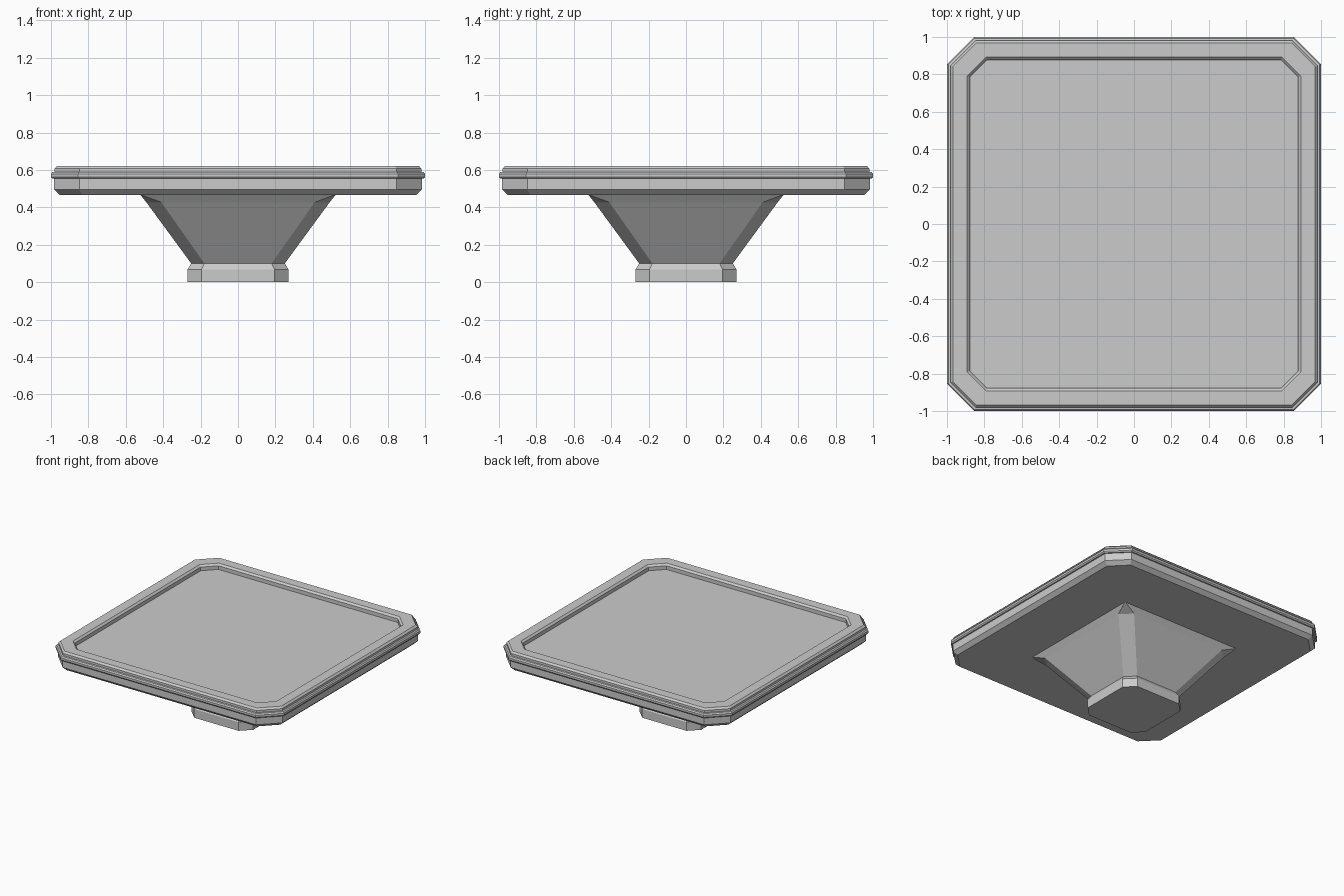
import bpy, bmesh

if "Cube" in bpy.data.objects:
    bpy.data.objects.remove(bpy.data.objects["Cube"])


def ring_points(half, cut, z):
    """Square of half-width `half` with corners cut off by `cut`."""
    a = half - cut
    return [(a, -half, z), (half, -a, z), (half, a, z), (a, half, z),
            (-a, half, z), (-half, a, z), (-half, -a, z), (-a, -half, z)]


def loft(name, profile):
    """Closed stack of cut-corner squares: (half, cut, z) from bottom to top."""
    bm = bmesh.new()
    rings = [[bm.verts.new(p) for p in ring_points(*row)] for row in profile]
    for low, high in zip(rings, rings[1:]):
        for i in range(8):
            j = (i + 1) % 8
            bm.faces.new((low[i], low[j], high[j], high[i]))
    bm.faces.new(rings[0][::-1])
    bm.faces.new(rings[-1])
    mesh = bpy.data.meshes.new(name)
    bm.to_mesh(mesh)
    bm.free()
    obj = bpy.data.objects.new(name, mesh)
    bpy.context.collection.objects.link(obj)
    return obj


# Plate: bevelled underside, edge bead, rim and shallow recess
loft("table_top", [
    (0.953, 0.120, 0.467), (0.983, 0.135, 0.495), (0.983, 0.135, 0.553),
    (0.993, 0.141, 0.553), (1.000, 0.145, 0.562), (1.000, 0.145, 0.578),
    (0.993, 0.141, 0.588), (0.981, 0.134, 0.590), (0.981, 0.134, 0.607),
    (0.968, 0.126, 0.621), (0.892, 0.100, 0.621), (0.878, 0.092, 0.607),
    (0.878, 0.092, 0.578)])

# Flared pedestal whose cut corners run out to a square at the top
loft("pedestal", [
    (0.235, 0.065, 0.095), (0.250, 0.070, 0.100),
    (0.490, 0.080, 0.427), (0.522, 0.004, 0.467)])

# Foot block with bevelled upper edge
loft("foot", [
    (0.270, 0.075, 0.000), (0.270, 0.075, 0.068), (0.250, 0.070, 0.100)])
